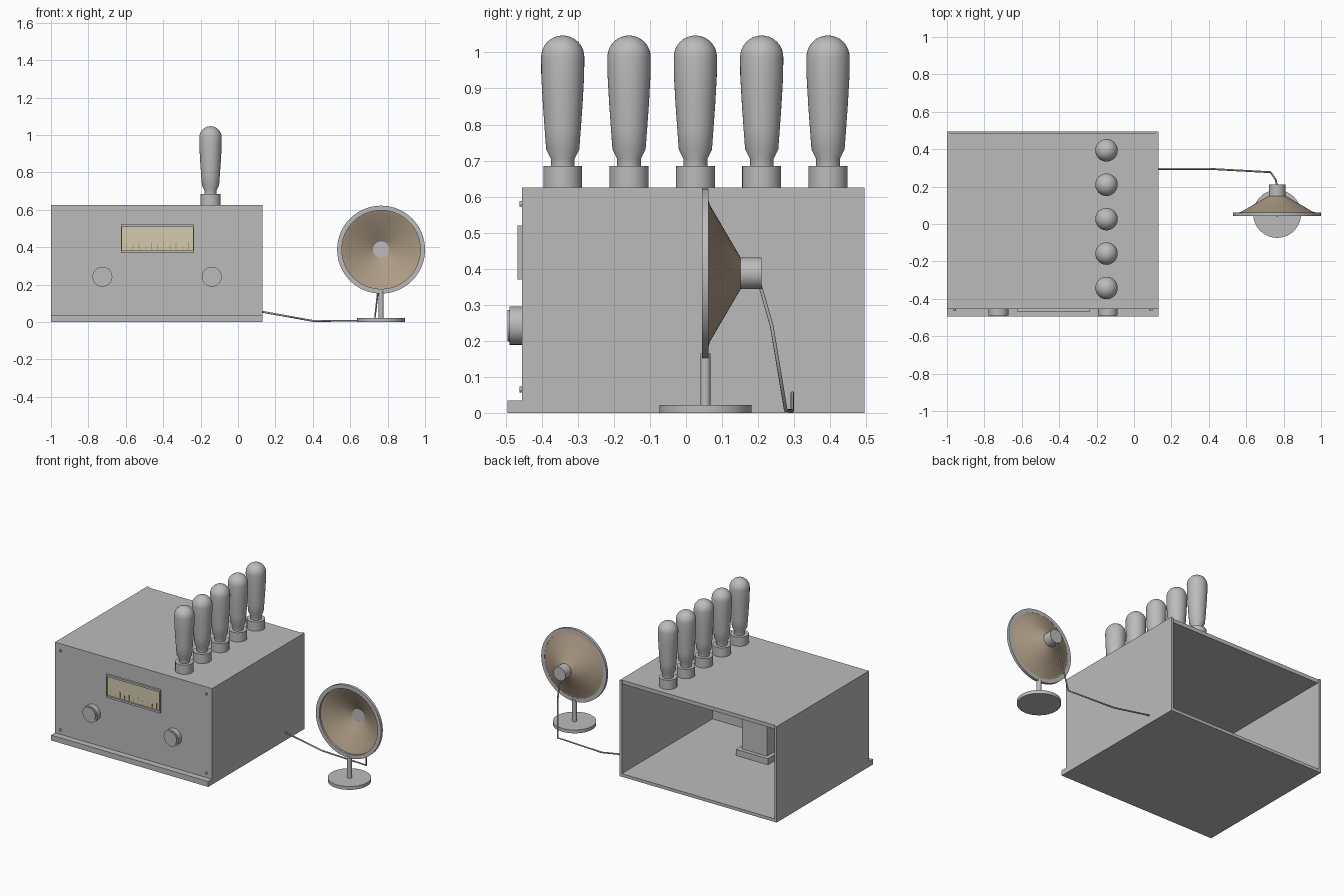
import bpy
import bmesh
from math import pi, radians, sin, cos
from mathutils import Matrix, Vector

cube = bpy.data.objects.get("Cube")
if cube:
    bpy.data.objects.remove(cube, do_unlink=True)


def material(name, r, g, b):
    m = bpy.data.materials.new(name)
    m.use_nodes = True
    m.diffuse_color = (r, g, b, 1)
    node = next(n for n in m.node_tree.nodes if n.type == 'BSDF_PRINCIPLED')
    node.inputs["Base Color"].default_value = (r, g, b, 1)
    return m


GREY = material("plain grey", 0.5, 0.5, 0.5)
BROWN = material("paper brown", 0.42, 0.33, 0.235)
CREAM = material("dial cream", 0.66, 0.59, 0.43)
GOLD = material("dial gold", 0.45, 0.36, 0.15)


def finish(name, bm, mat):
    bmesh.ops.recalc_face_normals(bm, faces=bm.faces)
    mesh = bpy.data.meshes.new(name)
    bm.to_mesh(mesh)
    bm.free()
    mesh.materials.append(mat)
    obj = bpy.data.objects.new(name, mesh)
    bpy.context.collection.objects.link(obj)
    return obj


def box(name, xs, ys, zs, mat=GREY):
    """Box between pairs of limits."""
    bm = bmesh.new()
    bmesh.ops.create_cube(bm, size=1)
    lims = (xs, ys, zs)
    size = Vector([b - a for a, b in lims])
    mid = Vector([(a + b) / 2 for a, b in lims])
    bm.transform(Matrix.Translation(mid) @ Matrix.Diagonal(size).to_4x4())
    return finish(name, bm, mat)


def lathe(name, profile, loc, mat=GREY, tilt=0, closed=False, steps=40):
    """Spin (radius, height) points; tilt turns the axis about x."""
    bm = bmesh.new()
    vs = [bm.verts.new((r, 0, h)) for r, h in profile]
    pairs = list(zip(vs, vs[1:]))
    if closed:
        pairs.append((vs[-1], vs[0]))
    es = [bm.edges.new(p) for p in pairs]
    bmesh.ops.spin(bm, geom=vs + es, cent=(0, 0, 0), axis=(0, 0, 1),
                   angle=2 * pi, steps=steps)
    bmesh.ops.remove_doubles(bm, verts=bm.verts, dist=0.0003)
    bmesh.ops.recalc_face_normals(bm, faces=bm.faces)
    for f in bm.faces:
        f.smooth = True
    for e in bm.edges:
        e.smooth = e.calc_face_angle(0) < radians(30)
    bm.transform(Matrix.Translation(loc) @ Matrix.Rotation(tilt, 4, 'X'))
    return finish(name, bm, mat)


def disc(r, h):
    return [(0, 0), (r, 0), (r, h), (0, h)]


TO_FRONT, TO_BACK = pi / 2, -pi / 2
L, R, FRONT, BACK, TOP = -1.0, 0.132, -0.455, 0.495, 0.625
WALL = 0.016

# Cabinet, open at the back
box("cabinet_floor", (L, R), (FRONT, BACK), (0, 0.02))
box("front_ledge", (L, R), (-0.495, FRONT), (0, 0.035))
box("cabinet_right_side", (L, L + WALL), (FRONT, BACK), (0.02, TOP))
box("cabinet_left_side", (R - WALL, R), (FRONT, BACK), (0.02, TOP))
box("cabinet_front", (L + WALL, R - WALL), (FRONT, FRONT + WALL), (0.02, TOP))
box("cabinet_top", (L + WALL, R - WALL), (FRONT + WALL, BACK - 0.009),
    (TOP - 0.025, TOP))

# Transformer standing inside
box("transformer_foot", (-0.52, -0.29), (-0.33, -0.10), (0.02, 0.06))
box("transformer_body", (-0.495, -0.315), (-0.305, -0.125), (0.06, 0.4))

# Panel screws
for x in (L + 0.04, R - 0.04):
    for z in (0.065, 0.58):
        lathe("panel_screw", disc(0.008, 0.007), (x, FRONT, z),
              tilt=TO_FRONT, steps=12)

# Dial window with frame and scale marks
DL, DR, DB, DT = -0.625, -0.235, 0.37, 0.52
box("dial_face", (DL, DR), (FRONT - 0.004, FRONT), (DB, DT), CREAM)
FY = (FRONT - 0.013, FRONT)
for z in (DB, DT - 0.013):
    box("dial_frame_bar", (DL, DR), FY, (z, z + 0.013))
for x in (DL, DR - 0.006):
    box("dial_frame_post", (x, x + 0.006), FY, (DB, DT))
for i in range(11):
    x = DL + 0.03 + i * 0.033
    height = 0.038 if i % 2 == 0 else 0.024
    box("dial_mark", (x - 0.002, x + 0.002), (FRONT - 0.006, FRONT - 0.003),
        (0.388, 0.388 + height), GOLD)

# Control knobs
for x in (-0.725, -0.14):
    lathe("control_knob",
          [(0, 0), (0.053, 0), (0.053, 0.034), (0.044, 0.034),
           (0.044, 0.04), (0, 0.04)], (x, FRONT, 0.242), tilt=TO_FRONT)

# Row of valves in sockets
dome = [(0.06 * cos(a), 0.362 + 0.06 * sin(a))
        for a in (i * pi / 16 for i in range(9))]
glass = [(0, 0.055), (0.033, 0.055), (0.033, 0.08), (0.046, 0.106),
         (0.05, 0.16), (0.055, 0.23), (0.0595, 0.31)] + dome
for i in range(5):
    spot = (-0.147, -0.342 + i * 0.184, TOP)
    lathe("valve_socket", disc(0.054, 0.06), spot)
    lathe("valve_glass", glass, spot)

# Loudspeaker on its stand
SX, SY, SZ = 0.765, 0.054, 0.387
hub = (SX, 0, SZ)
lathe("speaker_base", disc(0.128, 0.022), (SX, SY, 0), steps=48)
lathe("speaker_post", disc(0.014, 0.15), (SX, SY, 0.015), steps=20)
lathe("speaker_rim", [(0.21, 0.044), (0.235, 0.044), (0.235, 0.062),
                      (0.21, 0.062)], hub, tilt=TO_BACK, closed=True, steps=64)
lathe("speaker_cone", [(0.213, 0.055), (0.213, 0.060), (0.190, 0.066),
                       (0.045, 0.151), (0.042, 0.149), (0.187, 0.064)],
      hub, BROWN, TO_BACK, True, 64)
lathe("speaker_driver", disc(0.044, 0.062), (SX, 0.148, SZ), tilt=TO_BACK)

# Lead from the cabinet to the driver
path = [(R - 0.01, 0.295, 0.056), (0.4, 0.295, 0.006), (0.73, 0.277, 0.006),
        (0.757, 0.238, 0.24), (SX, 0.205, 0.355)]
curve = bpy.data.curves.new("speaker_lead", 'CURVE')
curve.dimensions = '3D'
curve.bevel_depth = 0.005
curve.bevel_resolution = 2
curve.use_fill_caps = True
spline = curve.splines.new('POLY')
spline.points.add(len(path) - 1)
for p, co in zip(spline.points, path):
    p.co = (*co, 1)
curve.materials.append(GREY)
bpy.context.collection.objects.link(bpy.data.objects.new("speaker_lead", curve))
